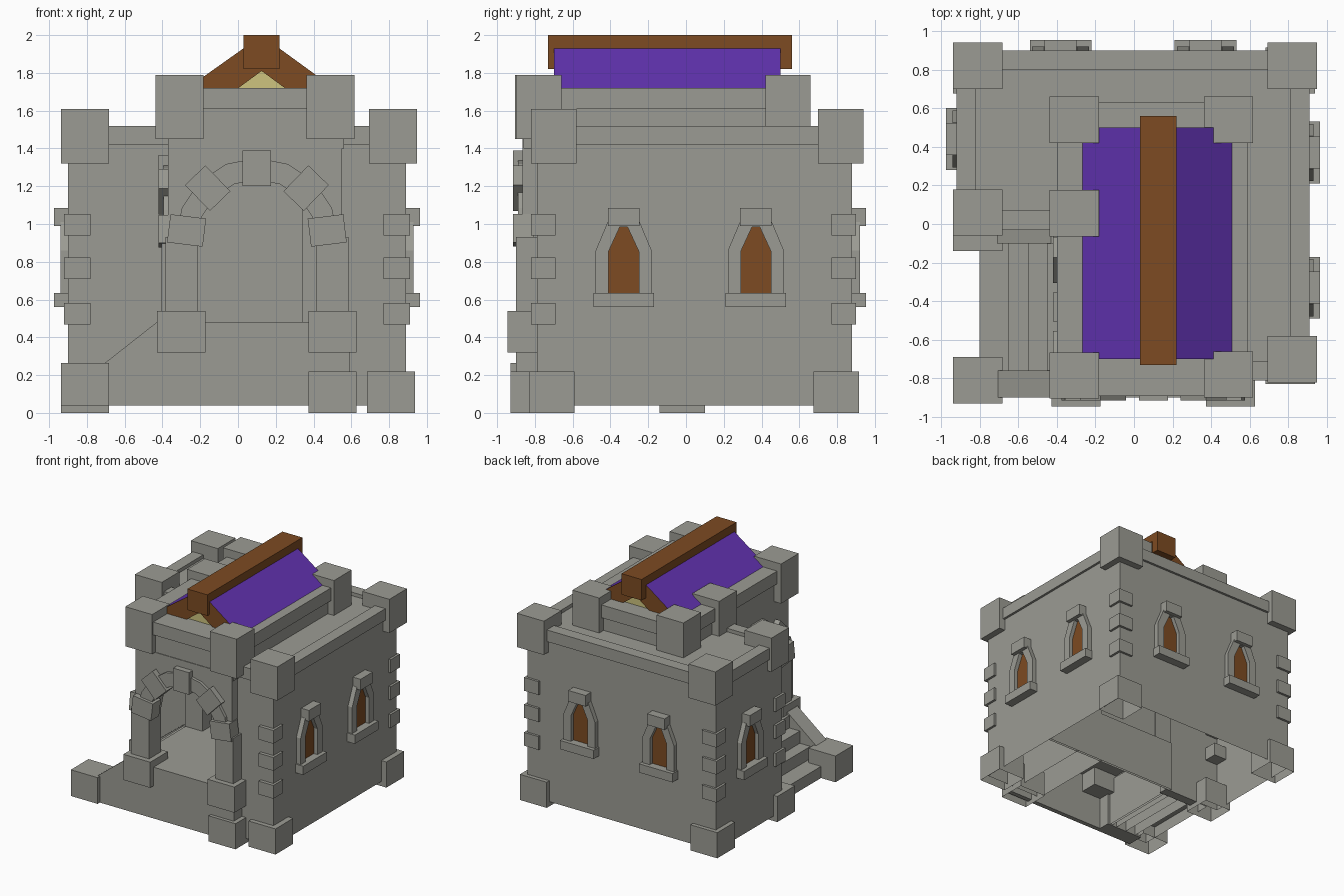
import bpy, bmesh, math
from mathutils import Matrix, Vector

if "Cube" in bpy.data.objects:
    bpy.data.objects.remove(bpy.data.objects["Cube"])


def material(name, rgb):
    m = bpy.data.materials.new(name)
    m.diffuse_color = (*rgb, 1)
    m.use_nodes = True
    m.node_tree.nodes["Principled BSDF"].inputs["Base Color"].default_value = m.diffuse_color
    return m


STONE = material("grey_stone", (0.33, 0.33, 0.295))
WOOD = material("brown_wood", (0.205, 0.07, 0.016))
PURPLE = material("purple_roof", (0.122, 0.033, 0.44))
YELLOW = material("pale_yellow", (0.61, 0.55, 0.21))
IDENT = Matrix.Identity(4)


def finish(name, bm, mats):
    bmesh.ops.recalc_face_normals(bm, faces=bm.faces)
    me = bpy.data.meshes.new(name)
    bm.to_mesh(me)
    bm.free()
    for m in mats:
        me.materials.append(m)
    ob = bpy.data.objects.new(name, me)
    bpy.context.collection.objects.link(ob)
    return ob


def box(name, x, y, z, mat=STONE, xf=IDENT, open_bottom=False):
    bm = bmesh.new()
    bmesh.ops.create_cube(bm, size=1)
    for v in bm.verts:
        v.co = Vector([(a + b) / 2 + c * (b - a) for (a, b), c in zip((x, y, z), v.co)])
    bmesh.ops.recalc_face_normals(bm, faces=bm.faces)
    if open_bottom:
        low = [f for f in bm.faces if f.normal.z < -0.5]
        bmesh.ops.delete(bm, geom=low, context='FACES_ONLY')
    bm.transform(xf)
    return finish(name, bm, [mat])


def prism(name, pts, y0, y1, mats=(STONE,), xf=IDENT):
    """Extrude an x-z outline along y."""
    bm = bmesh.new()
    a = [bm.verts.new((u, y0, w)) for u, w in pts]
    b = [bm.verts.new((u, y1, w)) for u, w in pts]
    bm.faces.new(a)
    bm.faces.new(b[::-1])
    n = len(pts)
    for i in range(n):
        bm.faces.new((a[i], b[i], b[(i + 1) % n], a[(i + 1) % n]))
    bm.transform(xf)
    return finish(name, bm, mats)


def block(name, cx, cy, z0, z1, s=0.255, sy=0.24, open_bottom=False):
    box(name, (cx - s / 2, cx + s / 2), (cy - sy / 2, cy + sy / 2), (z0, z1),
        open_bottom=open_bottom)


def wall_frame(x, y, deg):
    """Local frame on a wall: x along the wall, -y outwards."""
    return Matrix.Translation((x, y, 0)) @ Matrix.Rotation(math.radians(deg), 4, 'Z')


# Main L-shaped body and porch base
box("back_hall", (-0.9, 0.89), (-0.02, 0.88), (0.04, 1.49), open_bottom=True)
box("right_wing", (0.34, 0.89), (-0.79, 0.0), (0.04, 1.49), open_bottom=True)
box("porch_base", (-0.40, 0.59), (-0.88, 0.0), (0.04, 0.48), open_bottom=True)

# Low parapet rim
for name, x, y in (("back", (-0.92, 0.91), (0.8, 0.9)),
                   ("left", (-0.92, -0.82), (-0.03, 0.9)),
                   ("left_front", (-0.92, -0.35), (-0.03, 0.07)),
                   ("right", (0.81, 0.91), (-0.81, 0.9)),
                   ("right_front", (0.5, 0.91), (-0.81, -0.71))):
    box("rim_" + name, x, y, (1.42, 1.52))

# Upper tower and its cornice
box("tower_top", (-0.37, 0.56), (-0.86, 0.60), (1.40, 1.63))
box("tower_cornice", (-0.40, 0.59), (-0.89, 0.63), (1.61, 1.72))

# Large corner blocks: low parapet, tower and base
for cx, cy in ((-0.81, 0.82), (0.82, 0.82), (0.82, -0.70), (-0.81, 0.06)):
    block("parapet_block", cx, cy, 1.32, 1.61)
for cx, cy in ((-0.31, 0.54), (0.49, 0.54), (-0.31, 0.055), (-0.31, -0.785), (0.49, -0.78)):
    block("tower_block", cx, cy, 1.45, 1.79)
for cx, cy in ((0.81, -0.71), (0.81, 0.795), (-0.81, 0.795), (-0.81, -0.02), (0.5, -0.81)):
    block("base_block", cx, cy, 0, 0.22, open_bottom=True)
block("stair_end_block", -0.81, -0.81, 0.04, 0.265, open_bottom=True)
for cx in (-0.30, 0.50):
    block("porch_block", cx, -0.825, 0.32, 0.54)

# Small quoins at wall corners
for cx, cy in ((-0.85, 0.03), (-0.85, 0.835), (0.84, 0.835), (0.84, -0.755)):
    for z in (0.525, 0.765, 0.997):
        block("quoin", cx, cy, z - 0.057, z + 0.057, 0.14, 0.13)

# Stairs rising to the porch, with sloped side walls
for i, x in enumerate((-0.80, -0.65, -0.55, -0.45)):
    box("step", (x, -0.38), (-0.80, -0.03), (0.04, 0.14 + 0.105 * i), open_bottom=True)
for y0, y1 in ((-0.9, -0.76), (-0.1, -0.02)):
    prism("stair_rail", [(-0.71, 0.04), (-0.71, 0.26), (-0.43, 0.48), (-0.36, 0.48),
                         (-0.36, 0.04)], y0, y1)
box("porch_front", (-0.43, 0.59), (-0.9, -0.86), (0.04, 0.48))


def archway(name, xf, r, left, right, jamb):
    """Wall panel with arched opening, raised ring, jambs and voussoirs."""
    spring, floor = 0.92, 0.47

    def arc(rad, a0, a1, n=8):
        return [(rad * math.cos(math.radians(a0 + (a1 - a0) * i / n)),
                 spring + rad * math.sin(math.radians(a0 + (a1 - a0) * i / n)))
                for i in range(n + 1)]
    inner = arc(r, 180, 0)
    prism(name + "_wall", [(left, floor), (left, 1.45), (right, 1.45), (right, floor),
                           (r, floor)] + inner[::-1] + [(-r, floor)], 0, 0.13, xf=xf)
    prism(name + "_ring", arc(r + 0.115, 0, 180) + inner, -0.025, 0.05, xf=xf)
    for s in (-1, 1):
        box(name + "_jamb", sorted((s * r, s * (r + jamb))), (-0.035, 0.1), (floor, 0.93), xf=xf)
    for a in (7, 46, 90, 134, 173):
        turn = Matrix.Translation((0, 0, spring)) @ Matrix.Rotation(-math.radians(a), 4, 'Y')
        box(name + "_voussoir", (r - 0.035, r + 0.155), (-0.05, 0.06), (-0.075, 0.075),
            xf=xf @ turn)


archway("front_arch", wall_frame(0.10, -0.865, 0), 0.315, -0.47, 0.45, 0.17)
archway("side_arch", wall_frame(-0.37, -0.43, -90), 0.29, -0.42, 0.43, 0.13)


def window(xf):
    prism("window_frame", [(-0.148, 0.62), (-0.148, 0.86), (-0.085, 1.01), (0.085, 1.01),
                           (0.148, 0.86), (0.148, 0.62), (0.08, 0.62), (0.08, 0.855),
                           (0.02, 0.985), (-0.02, 0.985), (-0.08, 0.855), (-0.08, 0.62)],
          -0.04, 0.01, xf=xf)
    prism("window_pane", [(-0.085, 0.62), (-0.085, 0.86), (-0.02, 0.99), (0.02, 0.99),
                          (0.085, 0.86), (0.085, 0.62)], -0.006, 0.002, (WOOD,), xf)
    box("window_sill", (-0.16, 0.16), (-0.073, 0.01), (0.56, 0.635), xf=xf)
    box("window_keystone", (-0.083, 0.083), (-0.073, 0.01), (0.99, 1.085), xf=xf)


for x, y, deg in ((0.89, -0.33, 90), (0.89, 0.37, 90), (-0.38, 0.88, 180),
                  (0.37, 0.88, 180), (-0.9, 0.44, -90)):
    window(wall_frame(x, y, deg))

# Gabled roof: purple slopes, brown ends and underside
roof = prism("roof", [(-0.295, 1.70), (0.125, 1.998), (0.535, 1.70), (0.275, 1.70),
                      (0.125, 1.81), (-0.025, 1.70)], -0.70, 0.50, (WOOD, PURPLE))
for p in roof.data.polygons:
    p.material_index = 1 if p.normal.z > 0.2 else 0
prism("gable_wall", [(-0.03, 1.70), (0.125, 1.815), (0.28, 1.70)], -0.68, 0.48, (YELLOW,))
box("ridge_beam", (0.03, 0.22), (-0.73, 0.56), (1.82, 2.0), WOOD)
